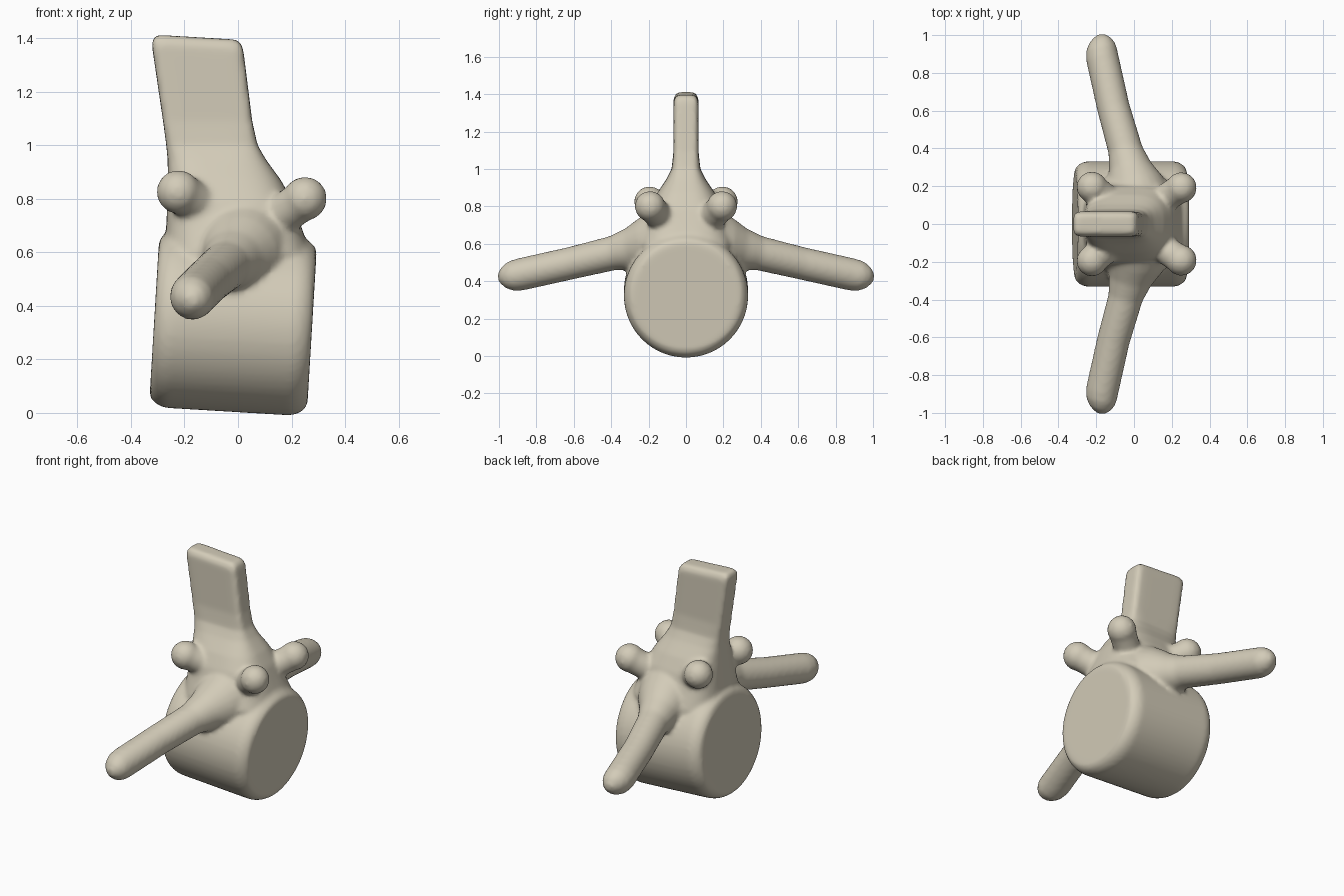
import bpy, bmesh, math
from mathutils import Vector

if "Cube" in bpy.data.objects:
    bpy.data.objects.remove(bpy.data.objects["Cube"])

bm = bmesh.new()


def skin(rings):
    """Skin a list of closed point rings into a capped solid."""
    loops = [[bm.verts.new(p) for p in ring] for ring in rings]
    for a, b in zip(loops, loops[1:]):
        for i in range(len(a)):
            j = (i + 1) % len(a)
            bm.faces.new((a[i], a[j], b[j], b[i]))
    bm.faces.new(loops[0][::-1])
    bm.faces.new(loops[-1])


def tube(stations, n=24):
    """Round tube through (x, y, z, radius) stations."""
    pts = [Vector(s[:3]) for s in stations]
    rot = (pts[-1] - pts[0]).to_track_quat('Z', 'Y')
    skin([[p + rot @ Vector((s[3] * math.cos(t), s[3] * math.sin(t), 0))
           for t in (2 * math.pi * i / n for i in range(n))]
          for p, s in zip(pts, stations)])


def slab(x0, x1, hy, z, tilt, power, n=48):
    """Rounded-rectangle ring at height z."""
    cx, hx = (x0 + x1) / 2, (x1 - x0) / 2
    ring = []
    for i in range(n):
        t = 2 * math.pi * i / n
        c, s = math.cos(t), math.sin(t)
        x = hx * math.copysign(abs(c) ** (2 / power), c)
        y = hy * math.copysign(abs(s) ** (2 / power), s)
        ring.append(Vector((cx + x, y, z - tilt * x)))
    return ring


# Body: tilted drum with rounded rims
axis = Vector((0.998, 0, -0.06)).normalized()
mid = Vector((-0.018, 0, 0.336))
drum = [(-0.295, 0.285), (-0.288, 0.303), (-0.265, 0.322), (-0.235, 0.332)]
drum += [(-d, r) for d, r in reversed(drum)]
tube([(*(mid + axis * d), r) for d, r in drum], 64)

# Arch narrowing into the upright blade
skin([slab(*s) for s in (
    (-0.27, 0.25, 0.22, 0.35, 0, 3),
    (-0.275, 0.27, 0.26, 0.60, 0, 3),
    (-0.268, 0.235, 0.222, 0.70, 0, 3),
    (-0.264, 0.205, 0.195, 0.79, 0, 3),
    (-0.262, 0.16, 0.155, 0.87, 0, 3),
    (-0.263, 0.105, 0.105, 0.945, 0, 3.5),
    (-0.268, 0.073, 0.077, 1.00, 0, 5),
    (-0.28, 0.053, 0.067, 1.09, 0, 8),
    (-0.322, 0.02, 0.067, 1.365, 0.06, 8),
    (-0.318, 0.012, 0.060, 1.388, 0.06, 8),
    (-0.303, -0.005, 0.045, 1.403, 0.06, 8))])

for side in (-1, 1):
    # Long side arm with flared root and rounded tip
    tube([(x, side * y, z, r) for x, y, z, r in (
        (0.01, 0.12, 0.60, 0.20), (0.0, 0.22, 0.585, 0.155),
        (-0.02, 0.30, 0.57, 0.115), (-0.045, 0.39, 0.55, 0.092),
        (-0.11, 0.62, 0.495, 0.087), (-0.168, 0.88, 0.437, 0.087),
        (-0.174, 0.93, 0.427, 0.082), (-0.177, 0.97, 0.42, 0.062),
        (-0.178, 1.002, 0.415, 0.025))])
    # Knobs fore and aft, on short stalks
    for root, tip in (((-0.08, 0.08, 0.74), (-0.222, 0.195, 0.825)),
                      ((0.08, 0.08, 0.68), (0.25, 0.192, 0.80))):
        a = Vector((root[0], side * root[1], root[2]))
        b = Vector((tip[0], side * tip[1], tip[2]))
        d = (b - a).normalized()
        tube([(*a, 0.10), (*a.lerp(b, 0.55), 0.075)]
             + [(*(b + d * 0.083 * math.sin(t)), 0.083 * math.cos(t))
                for t in (-0.4, 0, 0.4, 0.8, 1.15, 1.45)])

bmesh.ops.recalc_face_normals(bm, faces=bm.faces)
mesh = bpy.data.meshes.new("vertebra")
bm.to_mesh(mesh)
bm.free()
bone = bpy.data.objects.new("vertebra", mesh)
bpy.context.collection.objects.link(bone)

mat = bpy.data.materials.new("bone beige")
mat.diffuse_color = (0.65, 0.60, 0.48, 1)
mat.use_nodes = True
mat.node_tree.nodes["Principled BSDF"].inputs["Base Color"].default_value = mat.diffuse_color
mesh.materials.append(mat)

# Fuse the parts into one skin and soften the joins
fuse = bone.modifiers.new("fuse", 'REMESH')
fuse.mode = 'VOXEL'
fuse.voxel_size = 0.013
fuse.use_smooth_shade = True
soft = bone.modifiers.new("soften", 'SMOOTH')
soft.factor = 0.5
soft.iterations = 6
